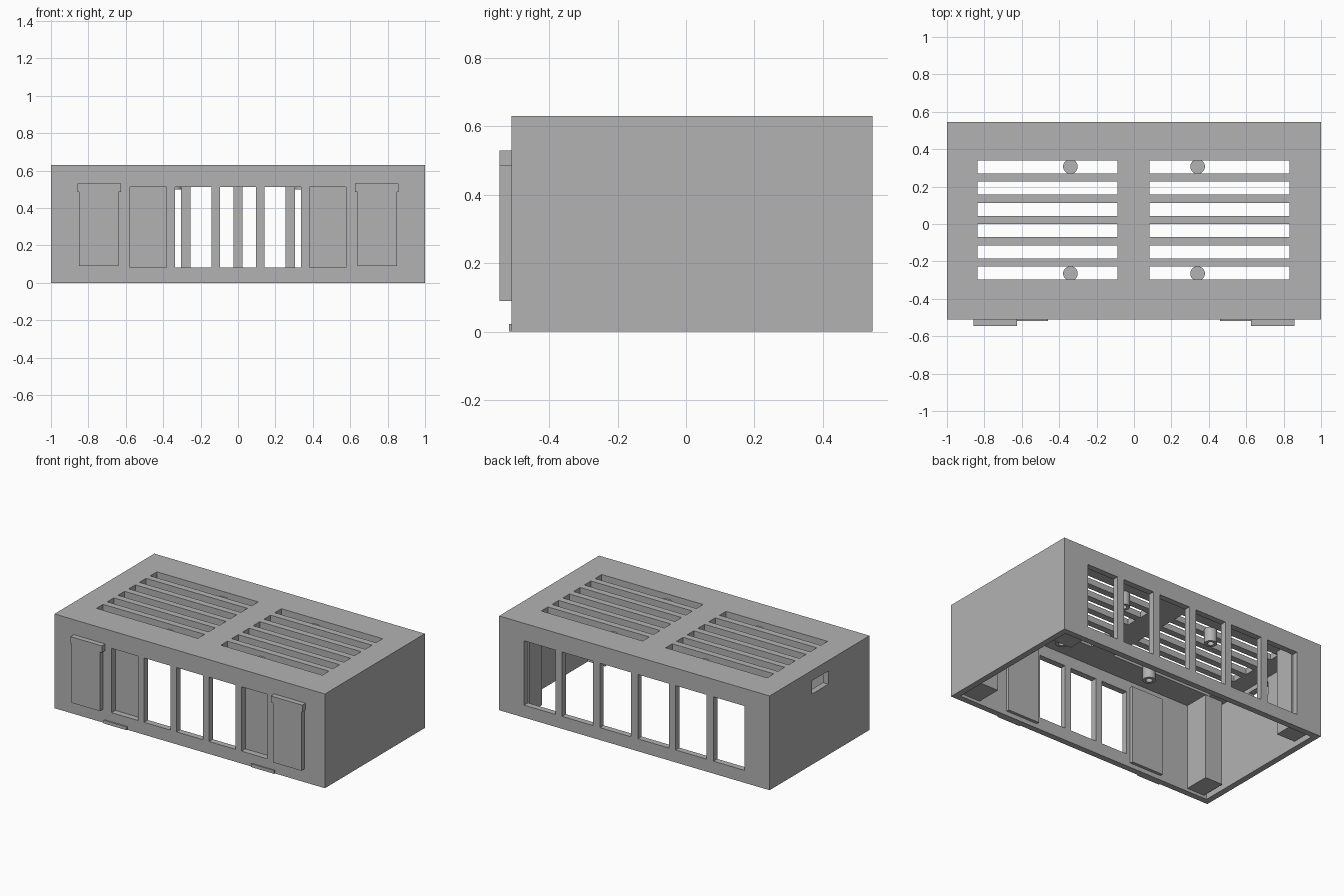
import bpy
import bmesh
import math
from mathutils import Vector

cube = bpy.data.objects.get("Cube")
if cube:
    bpy.data.objects.remove(cube, do_unlink=True)

grey = bpy.data.materials.new("plain_grey")
grey.use_nodes = True
colour = (0.45, 0.45, 0.45, 1)
grey.diffuse_color = colour
grey.node_tree.nodes["Principled BSDF"].inputs["Base Color"].default_value = colour

FRONT, BACK, TOP, WALL = -0.51, 0.545, 0.63, 0.04


def finish(name, bm):
    bmesh.ops.recalc_face_normals(bm, faces=bm.faces)
    mesh = bpy.data.meshes.new(name)
    bm.to_mesh(mesh)
    bm.free()
    mesh.materials.append(grey)
    obj = bpy.data.objects.new(name, mesh)
    bpy.context.collection.objects.link(obj)
    return obj


def add_box(bm, x, y, z):
    """Add a box given its (low, high) range on each axis."""
    verts = bmesh.ops.create_cube(bm, size=1)["verts"]
    for v in verts:
        v.co = Vector([(lo + hi) / 2 + c * (hi - lo)
                       for c, (lo, hi) in zip(v.co, (x, y, z))])


def box(name, x, y, z):
    bm = bmesh.new()
    add_box(bm, x, y, z)
    return finish(name, bm)


def cut(target, cutter):
    """Apply a boolean difference and discard the cutter."""
    cutter.hide_render = True
    mod = target.modifiers.new("openings", "BOOLEAN")
    mod.operation, mod.solver, mod.object = "DIFFERENCE", "EXACT", cutter
    graph = bpy.context.evaluated_depsgraph_get()
    mesh = bpy.data.meshes.new_from_object(target.evaluated_get(graph))
    target.modifiers.clear()
    target.data = mesh
    bpy.data.objects.remove(cutter, do_unlink=True)


# Case shell, open underneath
shell = box("case_shell", (-1, 1), (FRONT, BACK), (0, TOP))
cut(shell, box("cavity", (WALL - 1, 1 - WALL), (FRONT + WALL, BACK - WALL), (-0.1, TOP - WALL)))

openings = bmesh.new()
# Front windows
for i in range(-2, 3):
    c = i * 0.24
    add_box(openings, (c - 0.097, c + 0.097), (FRONT - 0.02, FRONT + 0.06), (0.083, 0.513))
# Back windows
for i in range(6):
    c = (i - 2.5) * 0.28
    add_box(openings, (c - 0.115, c + 0.115), (BACK - 0.06, BACK + 0.02), (0.083, 0.513))
# Roof vent slots
for i in range(6):
    c = -0.263 + i * 0.1136
    for lo, hi in ((-0.838, -0.088), (0.082, 0.832)):
        add_box(openings, (lo, hi), (c - 0.035, c + 0.035), (TOP - 0.06, TOP + 0.02))
# Side socket opening
add_box(openings, (-1.02, -0.94), (-0.075, 0.1), (0.472, 0.56))
cut(shell, finish("openings", openings))

for side, s in (("left", 1), ("right", -1)):
    def span(a, b):
        return tuple(sorted((a * s, b * s)))

    # Corner columns
    box(side + "_front_column", span(0.81, 0.94), (FRONT + WALL, -0.3), (0.02, TOP - WALL))
    box(side + "_back_column", span(0.805, 0.94), (0.37, BACK - WALL), (0.02, TOP - WALL))

    # Panel closing the outer front window from inside
    box(side + "_window_panel", span(0.365, 0.6), (FRONT + WALL, FRONT + 0.06), (0.03, 0.55))

    # Raised front plate with a wider head
    box(side + "_plate_body", span(0.64, 0.85), (-0.545, FRONT), (0.09, 0.485))
    box(side + "_plate_head", span(0.625, 0.857), (-0.545, FRONT), (0.485, 0.53))

    # Small lip at the bottom edge
    box(side + "_front_lip", span(0.46, 0.63), (FRONT - 0.008, FRONT), (0, 0.022))

    # Hollow screw posts hanging from the roof
    for place, y in (("front", -0.265), ("back", 0.307)):
        bm = bmesh.new()
        profile = [(0, 0.595), (0.039, 0.595), (0.039, 0.5),
                   (0.02, 0.5), (0.02, 0.57), (0, 0.57)]
        verts = [bm.verts.new((r, 0, z)) for r, z in profile]
        edges = [bm.edges.new(pair) for pair in zip(verts, verts[1:])]
        bmesh.ops.spin(bm, geom=verts + edges, cent=(0, 0, 0), axis=(0, 0, 1),
                       angle=math.tau, steps=32)
        bmesh.ops.remove_doubles(bm, verts=bm.verts, dist=0.0005)
        bmesh.ops.translate(bm, verts=bm.verts, vec=(0.34 * s, y, 0))
        post = finish(side + "_" + place + "_screw_post", bm)
        bpy.ops.object.select_all(action="DESELECT")
        post.select_set(True)
        bpy.context.view_layer.objects.active = post
        bpy.ops.object.shade_smooth_by_angle()
